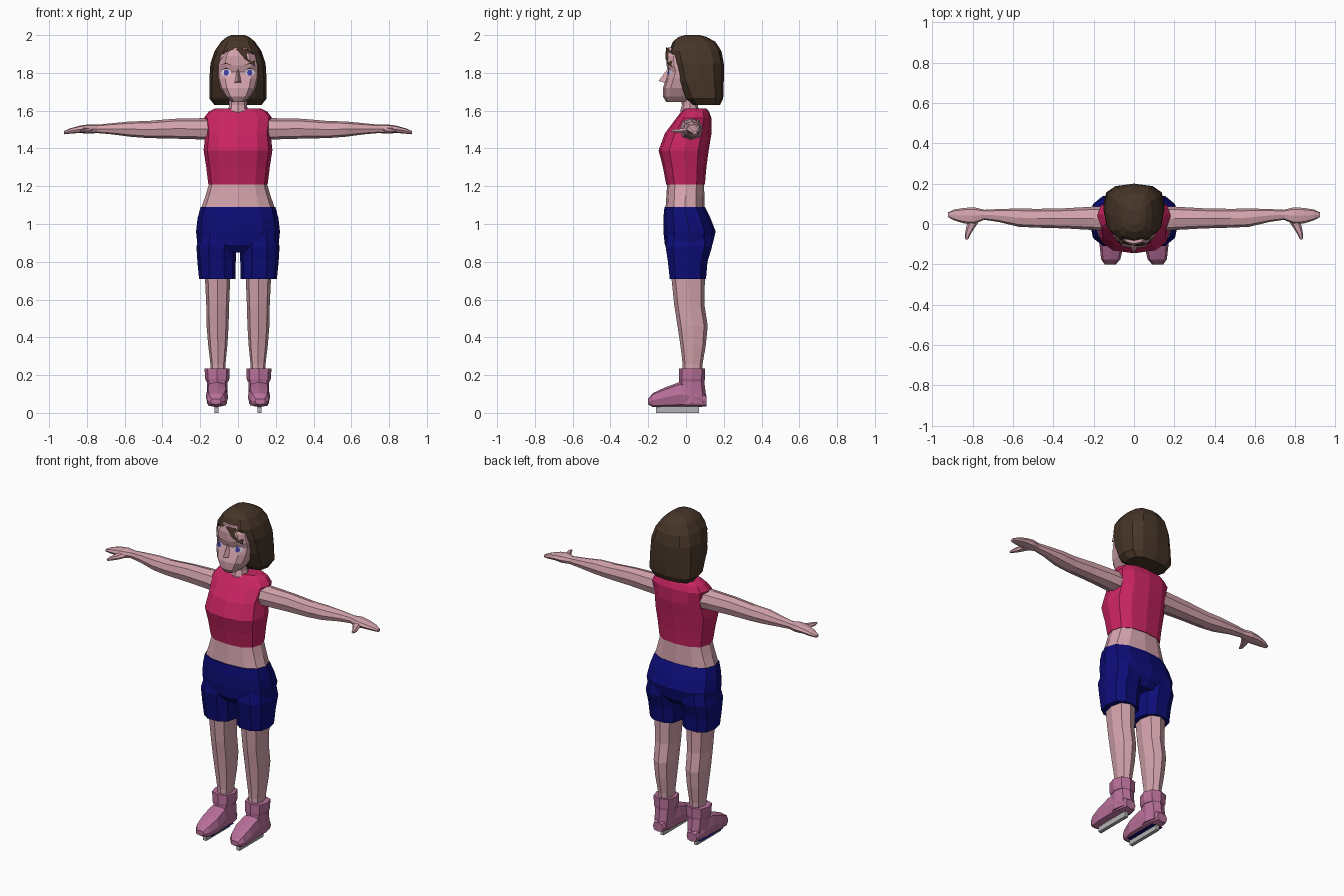
import bpy, bmesh, math
from mathutils import Vector
from mathutils.bvhtree import BVHTree


def material(name, r, g, b):
    m = bpy.data.materials.new(name)
    m.diffuse_color = (r, g, b, 1)
    return m


SKIN = material("skin", 0.66, 0.37, 0.42)
HAIR = material("brown hair", 0.062, 0.035, 0.021)
SHIRT = material("crimson shirt", 0.58, 0.018, 0.12)
SHORTS = material("navy blue", 0.004, 0.004, 0.19)
BOOT = material("mauve boot", 0.48, 0.16, 0.32)
STEEL = material("grey steel", 0.45, 0.45, 0.45)
WHITE = material("eye white", 0.75, 0.72, 0.8)
IRIS = material("eye blue", 0.06, 0.05, 0.4)


def finish(name, verts, faces, mat, mirror=False):
    bm = bmesh.new()
    vs = [bm.verts.new(v) for v in verts]
    for f in faces:
        bm.faces.new([vs[i] for i in f])
    bmesh.ops.recalc_face_normals(bm, faces=bm.faces)
    me = bpy.data.meshes.new(name)
    bm.to_mesh(me)
    bm.free()
    me.materials.append(mat)
    ob = bpy.data.objects.new(name, me)
    bpy.context.collection.objects.link(ob)
    if mirror:
        ob.modifiers.new("Mirror", 'MIRROR')
    return ob


def loft(name, rings, mat, axis='z', n=10, p=0.8, mirror=False):
    """Skin rings (t, umin, umax, vmin, vmax) placed along an axis."""
    verts, faces = [], []
    for t, u0, u1, v0, v1 in rings:
        for k in range(n):
            a = 2 * math.pi * k / n
            c, s = math.cos(a), math.sin(a)
            u = (u0 + u1) / 2 + (u1 - u0) / 2 * math.copysign(abs(c) ** p, c)
            v = (v0 + v1) / 2 + (v1 - v0) / 2 * math.copysign(abs(s) ** p, s)
            verts.append({'x': (t, u, v), 'y': (u, t, v), 'z': (u, v, t)}[axis])
    for r in range(len(rings) - 1):
        for k in range(n):
            a, b = r * n + k, r * n + (k + 1) % n
            faces.append((a, b, b + n, a + n))
    faces.append(tuple(range(n)))
    faces.append(tuple(range(len(verts) - n, len(verts))))
    return finish(name, verts, faces, mat, mirror)


def body(name, rings, mat, n=12, p=0.8):
    """Centred vertical loft from (z, half width, front y, back y)."""
    return loft(name, [(z, -w, w, f, b) for z, w, f, b in rings], mat, 'z', n, p)


# Torso
body("shirt", [(1.21, .157, -.105, .10), (1.30, .168, -.122, .108), (1.39, .182, -.145, .12),
               (1.48, .172, -.112, .135), (1.56, .182, -.052, .135), (1.595, .155, -.025, .122),
               (1.612, .12, -.008, .108)], SHIRT)
body("waist", [(1.05, .19, -.105, .095), (1.09, .193, -.108, .098), (1.15, .172, -.104, .097),
               (1.21, .154, -.10, .096), (1.24, .14, -.095, .09)], SKIN)
body("neck", [(1.54, .06, -.03, .07), (1.60, .052, -.03, .066), (1.63, .047, -.022, .064),
              (1.70, .048, -.03, .066)], SKIN, n=8, p=1)

# Shorts
body("shorts_hips", [(.85, .15, -.08, .11), (.89, .215, -.112, .14), (.96, .222, -.12, .157),
                     (1.03, .214, -.12, .13), (1.09, .198, -.114, .10)], SHORTS)
loft("shorts_legs", [(.71, .014, .206, -.09, .11), (.80, .012, .215, -.10, .118),
                     (.88, .008, .22, -.113, .143), (.95, .02, .2, -.10, .14)],
     SHORTS, mirror=True)

# Legs, boots and blades
loft("legs", [(.18, .068, .145, -.02, .085), (.26, .066, .146, -.018, .088),
              (.36, .056, .158, -.03, .105), (.46, .05, .166, -.045, .115),
              (.57, .047, .168, -.062, .098), (.74, .04, .176, -.08, .10)],
     SKIN, n=8, mirror=True)
loft("boot_cuffs", [(.165, .052, .168, -.036, .098), (.18, .046, .174, -.038, .10),
                    (.235, .045, .177, -.036, .10)], BOOT, n=8, mirror=True)
loft("boot_ankles", [(.05, .057, .165, -.05, .108), (.10, .057, .165, -.045, .105),
                     (.17, .056, .165, -.036, .096)], BOOT, n=8, mirror=True)
loft("boot_feet", [(-.20, .09, .145, .045, .075), (-.175, .068, .163, .03, .105),
                   (-.11, .052, .17, .03, .135), (-.03, .055, .168, .03, .165),
                   (.06, .062, .162, .03, .14), (.108, .08, .148, .035, .09)],
     BOOT, 'y', n=8, p=.65, mirror=True)
loft("skate_blades", [(-.16, .102, .124, 0, .045), (.07, .102, .124, 0, .045)],
     STEEL, 'y', n=8, p=.05, mirror=True)
finish("boot_sole", [(-.15, -.15, .029), (-.075, -.15, .029), (-.075, .07, .029),
                     (-.15, .07, .029)], [(0, 1, 2, 3)], SHORTS)

# Arms and hands
loft("arms", [(.12, -.035, .09, 1.445, 1.56), (.20, -.03, .086, 1.448, 1.56),
              (.34, -.022, .078, 1.452, 1.557), (.48, -.018, .075, 1.455, 1.545),
              (.57, -.014, .077, 1.462, 1.543), (.67, .01, .074, 1.475, 1.533),
              (.75, .022, .07, 1.482, 1.525)], SKIN, 'x', n=8, mirror=True)
loft("hands", [(.74, .022, .07, 1.482, 1.525), (.79, 0, .082, 1.478, 1.528),
               (.84, .002, .08, 1.482, 1.52), (.89, .018, .072, 1.478, 1.506),
               (.921, .034, .058, 1.475, 1.492)], SKIN, 'x', n=8, mirror=True)
loft("thumbs", [(.03, .755, .82, 1.482, 1.515), (-.02, .79, .832, 1.48, 1.507),
                (-.055, .812, .838, 1.483, 1.503), (-.078, .823, .835, 1.488, 1.499)],
     SKIN, 'y', n=6, mirror=True)

# Head and nose
head = body("head", [(1.647, .035, -.105, .06), (1.675, .065, -.122, .08),
                     (1.72, .095, -.122, .09), (1.77, .11, -.105, .1),
                     (1.805, .113, -.092, .1), (1.84, .113, -.103, .1),
                     (1.89, .10, -.106, .1), (1.935, .06, -.098, .1)], SKIN, p=.7)
finish("nose", [(0, -.146, 1.757), (-.022, -.10, 1.745), (.022, -.10, 1.745),
                (0, -.094, 1.825)], [(0, 1, 2), (0, 2, 3), (0, 3, 1), (1, 3, 2)], SKIN)

# Hair
body("hair", [(1.63, .125, .035, .18), (1.665, .152, -.005, .197), (1.76, .152, -.052, .2),
              (1.85, .146, -.075, .2), (1.915, .124, -.09, .188), (1.965, .09, -.07, .155),
              (1.99, .06, -.04, .11), (2.0, .035, -.005, .07)], HAIR, p=.72)

# Painted face details are thin plates laid on the head
tree = BVHTree.FromPolygons([v.co.copy() for v in head.data.vertices],
                            [tuple(f.vertices) for f in head.data.polygons])


def plate(name, pts, mat, gap, faces=None):
    verts = []
    for x, z in pts:
        hit = tree.ray_cast(Vector((x, -1, z)), Vector((0, 1, 0)))[0]
        verts.append((x, (hit.y if hit else -.03) - gap, z))
    return finish(name, verts, faces or [tuple(range(len(pts)))], mat)


def disc(x, z, rx, rz, n=8):
    return [(x + rx * math.cos(2 * math.pi * k / n), z + rz * math.sin(2 * math.pi * k / n))
            for k in range(n)]


for side, label in ((1, "left"), (-1, "right")):
    plate(label + "_eye", disc(side * .063, 1.802, .026, .02), WHITE, .004)
    plate(label + "_iris", disc(side * .062, 1.801, .014, .017), IRIS, .008)
    plate(label + "_lash", [(side * x, z) for x, z in
          ((.034, 1.814), (.062, 1.822), (.092, 1.814), (.062, 1.829))], HAIR, .008)
    plate(label + "_brow", [(side * x, z) for x, z in
          ((.03, 1.838), (.065, 1.848), (.095, 1.84), (.065, 1.855))], HAIR, .006)

# Swept fringe: lower edge points, then matching upper edge points
strip = [(0, 1, 5, 4), (1, 2, 6, 5), (2, 3, 7, 6)]
plate("fringe_left", [(-.012, 1.928), (.035, 1.875), (.082, 1.842), (.108, 1.80),
                      (.01, 1.934), (.05, 1.925), (.095, 1.885), (.112, 1.835)],
      HAIR, .01, strip)
plate("fringe_right", [(-.02, 1.926), (-.06, 1.908), (-.088, 1.87), (-.108, 1.815),
                       (-.015, 1.934), (-.05, 1.93), (-.099, 1.885), (-.1125, 1.835)],
      HAIR, .01, strip)
